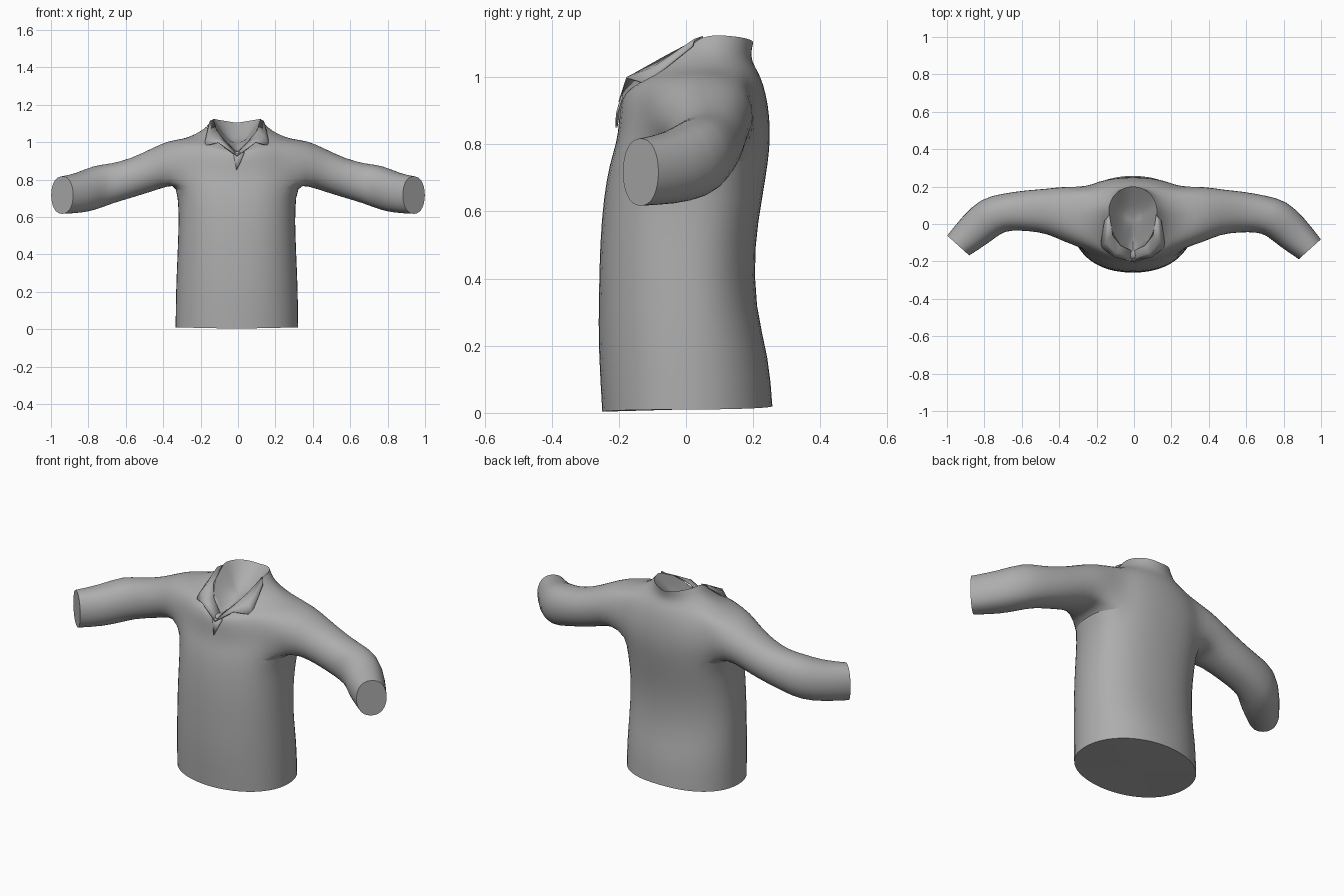
import bpy, bmesh, math
from mathutils import Vector

if "Cube" in bpy.data.objects:
    bpy.data.objects.remove(bpy.data.objects["Cube"])

SEG = 24
cloth = bpy.data.materials.new("grey_cloth")
cloth.diffuse_color = (0.42, 0.42, 0.42, 1)
cloth.use_nodes = True
cloth.node_tree.nodes["Principled BSDF"].inputs["Base Color"].default_value = cloth.diffuse_color

# Torso rings: z front, z side, z back, half width, y of widest point, y front, y back, roundness
RINGS = [
    (.003, .010, .020, .331, .00, -.252, .260, .93),
    (.20, .20, .16, .329, .00, -.264, .250, .93),
    (.34, .34, .31, .323, .00, -.262, .207, .90),
    (.50, .50, .50, .316, .00, -.259, .205, .87),
    (.64, .64, .64, .313, .02, -.248, .229, .84),
    (.74, .77, .75, .325, .04, -.230, .247, .84),
    (.80, .84, .81, .336, .05, -.209, .252, .86),
    (.86, .90, .88, .340, .05, -.202, .251, .90),
    (.91, .96, .95, .330, .05, -.199, .240, .95),
    (.935, 1.016, 1.00, .290, .05, -.190, .224, 1),
    (.945, 1.045, 1.03, .220, .06, -.178, .206, 1),
    (.945, 1.080, 1.06, .165, .07, -.160, .192, 1),
    (.940, 1.125, 1.103, .130, .07, -.140, .202, 1),
    (.945, 1.055, 1.06, .085, .05, -.090, .140, 1),   # shallow inside of the neck
    (.980, .995, 1.005, .035, .02, -.020, .060, 1),
]
NECK = 12
ARM_LOW, ARM_HIGH, ARM_COL = 5, 9, 3      # rows and half column count of the armhole

# Sleeve rings: centre, yaw toward the front, half width, half height
SLEEVE = [
    (.37, .052, .888, 0, .153, .122),
    (.46, .065, .852, 0, .122, .116),
    (.57, .065, .808, 5, .112, .106),
    (.68, .055, .777, 12, .102, .107),
    (.765, .032, .758, 30, .110, .121),
    (.845, -.045, .728, 45, .103, .108),
    (.940, -.135, .717, 48, .081, .101),
]


def finish(ob, angle=50):
    ob.data.materials.append(cloth)
    bpy.ops.object.select_all(action='DESELECT')
    ob.select_set(True)
    bpy.context.view_layer.objects.active = ob
    bpy.ops.object.shade_smooth_by_angle(angle=math.radians(angle))


def new_object(name, bm):
    me = bpy.data.meshes.new(name)
    bm.to_mesh(me)
    bm.free()
    ob = bpy.data.objects.new(name, me)
    bpy.context.collection.objects.link(ob)
    return ob


def skin(bm, a, b):
    for i in range(len(a)):
        j = (i + 1) % len(a)
        bm.faces.new((a[i], a[j], b[j], b[i]))


def power(v, e):
    return math.copysign(abs(v) ** e, v)


# Shirt body
bm = bmesh.new()
crease = bm.edges.layers.float.new("crease_edge")
rows = []
for r, (zf, zs, zb, hw, ym, yf, yb, e) in enumerate(RINGS):
    row = []
    for i in range(SEG):
        c, s = math.cos(i * math.tau / SEG), math.sin(i * math.tau / SEG)
        t = 1 - abs(c)
        if r >= 10 and s < 0:                 # straighter slope at the front of the neck
            t = (t + abs(s) ** 1.3) / 2
        z = zs + ((zb if s > 0 else zf) - zs) * t
        y = ym + power(s, e) * ((yb - ym) if s > 0 else (ym - yf))
        row.append(bm.verts.new((hw * power(c, e) - .006, y, z)))
    rows.append(row)

HALF = SEG // 2
HOLE = {(c + o) % SEG for c in range(-ARM_COL, ARM_COL) for o in (0, HALF)}
for r in range(len(rows) - 1):
    for c in range(SEG):
        if not (ARM_LOW <= r < ARM_HIGH and c in HOLE):
            d = (c + 1) % SEG
            bm.faces.new((rows[r][c], rows[r][d], rows[r + 1][d], rows[r + 1][c]))
bm.faces.new(rows[0])
bm.faces.new(rows[-1])

# Sleeves grow out of the armholes
n_c, n_r = 2 * ARM_COL, ARM_HIGH - ARM_LOW
angles, a = [], -135
for count in (n_c, n_r, n_c, n_r):
    for k in range(count):
        angles.append(math.radians(a))
        a += 90 / count
cuffs = []
for side in (1, -1):
    path = [(ARM_LOW, c) for c in range(-ARM_COL, ARM_COL)]
    path += [(r, ARM_COL) for r in range(ARM_LOW, ARM_HIGH)]
    path += [(ARM_HIGH, c) for c in range(ARM_COL, -ARM_COL, -1)]
    path += [(r, -ARM_COL) for r in range(ARM_HIGH, ARM_LOW, -1)]
    prev = [rows[r][(c if side > 0 else HALF - c) % SEG] for r, c in path]
    for n, (cx, cy, cz, yaw, hu, hv) in enumerate(SLEEVE):
        t = math.radians(yaw)
        shift = .02 * n / 6 if side < 0 else 0
        ring = []
        for a in angles:
            u = hu * power(math.cos(a), .92)
            ring.append(bm.verts.new((side * (cx + u * math.sin(t)),
                                      cy + shift + u * math.cos(t),
                                      cz + hv * power(math.sin(a), .92))))
        skin(bm, prev, ring)
        prev = ring
    bm.faces.new(prev)
    cuffs.append(prev)

# Keep hem, cuffs and neck edge crisp
for loop in [rows[0], rows[NECK]] + cuffs:
    for i, v in enumerate(loop):
        bm.edges.get((v, loop[(i + 1) % len(loop)]))[crease] = 1.0
bmesh.ops.recalc_face_normals(bm, faces=bm.faces)
shirt = new_object("shirt_body", bm)
finish(shirt)
sub = shirt.modifiers.new("smooth", 'SUBSURF')
sub.levels = sub.render_levels = 1

# Collar flaps, folded outward from the neck edge
INNER = [(.125, .05, 1.120), (.108, -.06, 1.062), (.065, -.115, 1.008), (0, -.145, .942)]
OUTER = [(.150, .02, 1.092), (.174, -.120, .980), (.10, -.176, .998), (0, -.200, .925)]
for side, name in ((1, "collar_right"), (-1, "collar_left")):
    bm = bmesh.new()
    grid = []
    for a, b in zip(INNER, OUTER):
        a, b = Vector(a), Vector(b)
        mid = (a + b) / 2 + Vector((.006, -.009, .006))
        grid.append([bm.verts.new((side * p.x - .006, p.y, p.z)) for p in (a, mid, b)])
    for g, h in zip(grid, grid[1:]):
        for i in range(2):
            bm.faces.new((g[i], g[i + 1], h[i + 1], h[i]))
    bmesh.ops.recalc_face_normals(bm, faces=bm.faces)
    flap = new_object(name, bm)
    finish(flap)
    sol = flap.modifiers.new("thickness", 'SOLIDIFY')
    sol.thickness = .005
    sol.offset = 0

# Placket point below the collar
bm = bmesh.new()
p = [bm.verts.new(v) for v in ((-.025, -.192, .94), (.035, -.190, .945),
                               (.012, -.206, .89), (-.008, -.207, .85))]
bm.faces.new((p[0], p[3], p[2], p[1]))
placket = new_object("placket", bm)
finish(placket)
sol = placket.modifiers.new("thickness", 'SOLIDIFY')
sol.thickness = .006
sol.offset = 0
